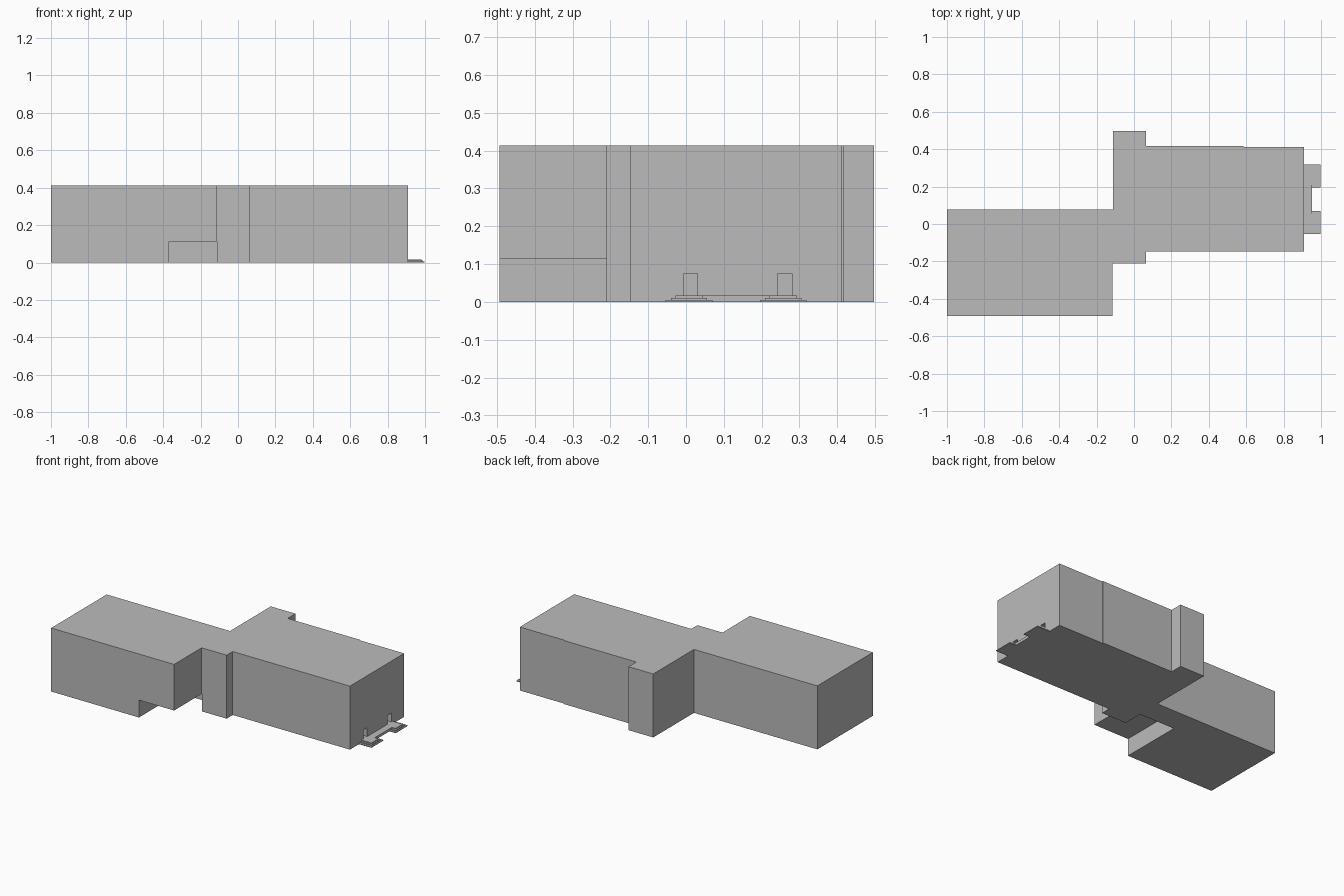
import bpy
import bmesh

cube = bpy.data.objects.get("Cube")
if cube:
    bpy.data.objects.remove(cube, do_unlink=True)

HEIGHT = 0.413

grey = bpy.data.materials.new("plain grey")
grey.use_nodes = True
GREY = (0.5, 0.5, 0.5, 1)
grey.diffuse_color = GREY
grey.node_tree.nodes["Principled BSDF"].inputs["Base Color"].default_value = GREY


def prism(name, outline, z0, z1):
    """Extrude a plan outline (counter-clockwise) from z0 up to z1."""
    bm = bmesh.new()
    base = bm.faces.new([bm.verts.new((x, y, z0)) for x, y in outline])
    top = bmesh.ops.extrude_face_region(bm, geom=[base])["geom"]
    verts = [v for v in top if isinstance(v, bmesh.types.BMVert)]
    bmesh.ops.translate(bm, verts=verts, vec=(0, 0, z1 - z0))
    bmesh.ops.recalc_face_normals(bm, faces=bm.faces)
    mesh = bpy.data.meshes.new(name)
    bm.to_mesh(mesh)
    bm.free()
    mesh.materials.append(grey)
    obj = bpy.data.objects.new(name, mesh)
    bpy.context.collection.objects.link(obj)
    return obj


def box(name, x0, x1, y0, y1, z0, z1):
    return prism(name, [(x0, y0), (x1, y0), (x1, y1), (x0, y1)], z0, z1)


def cut(target, cutter):
    mod = target.modifiers.new(cutter.name, "BOOLEAN")
    mod.operation = "DIFFERENCE"
    mod.solver = "EXACT"
    mod.object = cutter
    cutter.hide_render = True
    cutter.hide_set(True)


# Building mass: offset west wing, cross block and east wing under one flat roof
building = prism("building_body", [
    (-1, -0.493), (-0.115, -0.493), (-0.115, -0.21), (0.065, -0.21),
    (0.065, -0.147), (0.908, -0.147), (0.908, 0.411), (0.585, 0.411),
    (0.585, 0.417), (0.065, 0.417), (0.065, 0.497), (-0.112, 0.497),
    (-0.112, 0.078), (-1, 0.078)], 0, HEIGHT)

# Open undercroft at the inner corner of the west wing
cut(building, box("undercroft_cutter", -0.368, -0.113, -0.6, -0.08, -0.1, 0.113))

# Two entrances on the east end, each with a doorway and stepped stoop
# Each tier: reach in x, half width in y, bottom and top
TIERS = [("lower_step", 0.998, 0.062, 0, 0.005),
         ("middle_step", 0.989, 0.048, 0.005, 0.011),
         ("upper_step", 0.98, 0.036, 0.011, 0.017)]
for side, y in (("right", 0.008), ("left", 0.257)):
    door_y = y + 0.004
    cut(building, box(side + "_doorway_cutter", 0.85, 0.95,
                      door_y - 0.019, door_y + 0.019, 0.017, 0.075))
    for name, reach, half, z0, z1 in TIERS:
        box(side + "_" + name, 0.908, reach, y - half, y + half, z0, z1)

# Walkway joining the stoops
box("landing_walkway", 0.908, 0.953, 0.044, 0.221, 0, 0.017)
